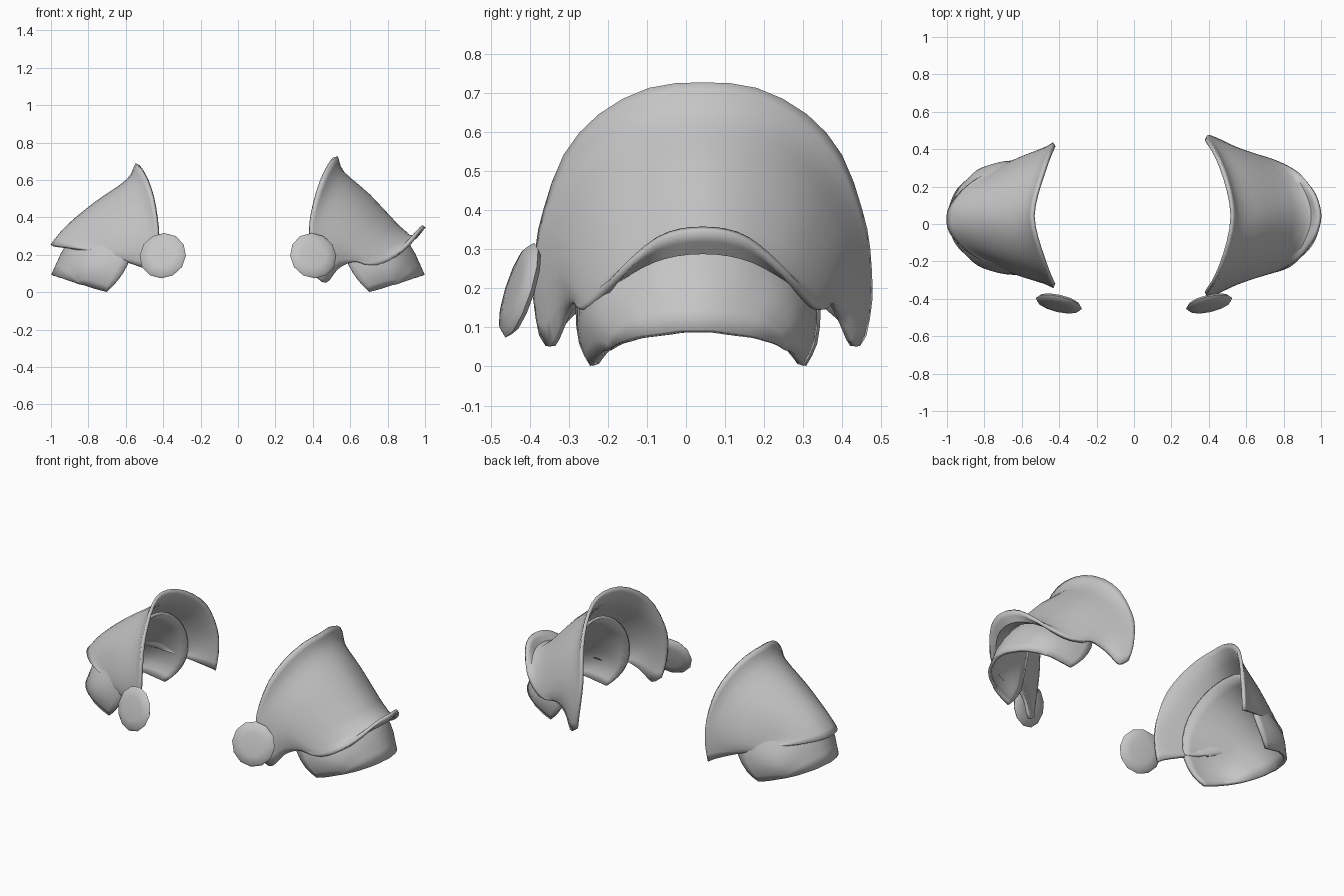
import bpy, bmesh, math
from mathutils import Vector

steel = bpy.data.materials.new("plain grey")
steel.diffuse_color = (0.56, 0.56, 0.56, 1)


def finish(name, bm):
    bmesh.ops.recalc_face_normals(bm, faces=bm.faces)
    mesh = bpy.data.meshes.new(name)
    bm.to_mesh(mesh)
    bm.free()
    mesh.materials.append(steel)
    ob = bpy.data.objects.new(name, mesh)
    bpy.context.collection.objects.link(ob)
    return ob


def smooth(ob, angle):
    bpy.ops.object.select_all(action='DESELECT')
    ob.select_set(True)
    bpy.context.view_layer.objects.active = ob
    bpy.ops.object.shade_smooth_by_angle(angle=math.radians(angle))


def spline(p0, p1, p2, p3, t):
    return 0.5 * (2 * p1 + (p2 - p0) * t + (2 * p0 - 5 * p1 + 4 * p2 - p3) * t * t
                  + (3 * p1 - p0 - 3 * p2 + p3) * t ** 3)


def refine(pts, steps):
    """Smooth curve through points."""
    p = [2 * pts[0] - pts[1]] + pts + [2 * pts[-1] - pts[-2]]
    out = [spline(*p[i:i + 4], s / steps) for i in range(len(pts) - 1) for s in range(steps)]
    return out + [pts[-1]]


def shell(name, rows, side, centre, thickness, drift=0.0):
    """Loft half arches (x, half width, z), each mirrored front to back."""
    arches = []
    for row in rows:
        front = [Vector((side * x, centre - drift * (x - .45) - w, z)) for x, w, z in row]
        back = [Vector((side * x, centre - drift * (x - .45) + w, z)) for x, w, z in row[-2::-1]]
        arches.append(refine(front + back, 2))
    columns = [refine(list(col), 3) for col in zip(*arches)]
    bm = bmesh.new()
    grid = [[bm.verts.new(p) for p in col] for col in columns]
    for c0, c1 in zip(grid, grid[1:]):
        for j in range(len(c0) - 1):
            bm.faces.new((c0[j], c0[j + 1], c1[j + 1], c1[j]))
    ob = finish(name, bm)
    mod = ob.modifiers.new("plate", 'SOLIDIFY')
    mod.thickness = thickness
    mod.offset = 0
    smooth(ob, 50)


def disc(name, centre, normal, radius):
    """Twelve-sided lens with a thin edge."""
    bm = bmesh.new()
    rings = []
    for r, h in ((0.55, -0.02), (0.9, -0.013), (1, 0), (0.9, 0.013), (0.55, 0.02)):
        rings.append([bm.verts.new((r * radius * math.cos(k * math.pi / 6),
                                    r * radius * math.sin(k * math.pi / 6), h))
                      for k in range(12)])
    for a, b in zip(rings, rings[1:]):
        for k in range(12):
            m = (k + 1) % 12
            bm.faces.new((a[k], a[m], b[m], b[k]))
    bm.faces.new(rings[0])
    bm.faces.new(rings[-1])
    turn = Vector(normal).to_track_quat('Z', 'Y')
    for v in bm.verts:
        v.co = turn @ v.co + Vector(centre)
    smooth(finish(name, bm), 40)


# Right upper plate: collar, neck, crown, rim root, flared rim
right_rows = [
    [(.42, .41, .08), (.40, .425, .17), (.385, .42, .30), (.39, .40, .40),
     (.425, .35, .54), (.465, .262, .643), (.505, .135, .71), (.525, 0, .724)],
    [(.47, .385, .052), (.45, .405, .17), (.44, .395, .30), (.45, .365, .40),
     (.48, .305, .50), (.52, .215, .58), (.548, .11, .628), (.56, 0, .638)],
    [(.53, .35, .125), (.545, .36, .22), (.56, .345, .30), (.58, .31, .37),
     (.61, .26, .43), (.645, .19, .475), (.68, .10, .505), (.70, 0, .515)],
    [(.61, .325, .165), (.66, .32, .18), (.72, .293, .195), (.78, .255, .218),
     (.835, .203, .248), (.875, .14, .275), (.905, .072, .292), (.915, 0, .298)],
    [(.67, .318, .15), (.74, .295, .145), (.81, .265, .17), (.88, .225, .22),
     (.93, .175, .275), (.965, .117, .325), (.985, .06, .347), (.995, 0, .352)],
]
shell("right_upper_plate", right_rows, 1, .043, .019)

# Left upper plate: same layout with a narrower, unflared rim
left_rows = [
    [(.44, .37, .10), (.43, .38, .19), (.425, .375, .30), (.435, .355, .40),
     (.455, .31, .51), (.485, .225, .60), (.52, .115, .665), (.54, 0, .685)],
    [(.49, .345, .125), (.48, .355, .20), (.48, .35, .29), (.49, .322, .38),
     (.515, .267, .47), (.545, .19, .54), (.575, .095, .585), (.59, 0, .595)],
    [(.60, .30, .165), (.615, .307, .20), (.64, .29, .26), (.665, .255, .33),
     (.695, .205, .395), (.725, .14, .44), (.75, .07, .465), (.76, 0, .475)],
    [(.68, .275, .185), (.71, .265, .205), (.76, .233, .232), (.81, .195, .265),
     (.855, .152, .30), (.885, .103, .328), (.905, .052, .345), (.91, 0, .35)],
    [(.73, .26, .207), (.78, .24, .218), (.83, .21, .227), (.88, .178, .234),
     (.925, .138, .24), (.965, .092, .245), (.99, .046, .25), (.995, 0, .25)],
]
shell("left_upper_plate", left_rows, -1, .046, .019, .04)

# Lower plates tucked under the upper ones
lower_rows = [
    [(.70, .265, .004), (.645, .293, .06), (.59, .302, .15), (.57, .295, .27),
     (.575, .255, .38), (.59, .185, .46), (.605, .10, .51), (.61, 0, .525)],
    [(.76, .253, .02), (.735, .283, .09), (.715, .283, .17), (.715, .25, .25),
     (.73, .205, .31), (.75, .145, .36), (.765, .075, .39), (.77, 0, .40)],
    [(.82, .235, .04), (.83, .25, .10), (.84, .235, .15), (.855, .203, .19),
     (.87, .16, .22), (.89, .112, .238), (.905, .055, .248), (.91, 0, .252)],
    [(.84, .22, .045), (.88, .2, .057), (.91, .178, .065), (.94, .147, .075),
     (.96, .113, .08), (.975, .075, .085), (.985, .04, .09), (.99, 0, .09)],
]
shell("right_lower_plate", lower_rows, 1, .028, .018)
shell("left_lower_plate", lower_rows, -1, .034, .018)

# Round front discs
for label, s in (("right", 1), ("left", -1)):
    disc(label + "_disc", (s * .402, -.425, .195), (s * .21, -.9, .29), .127)
